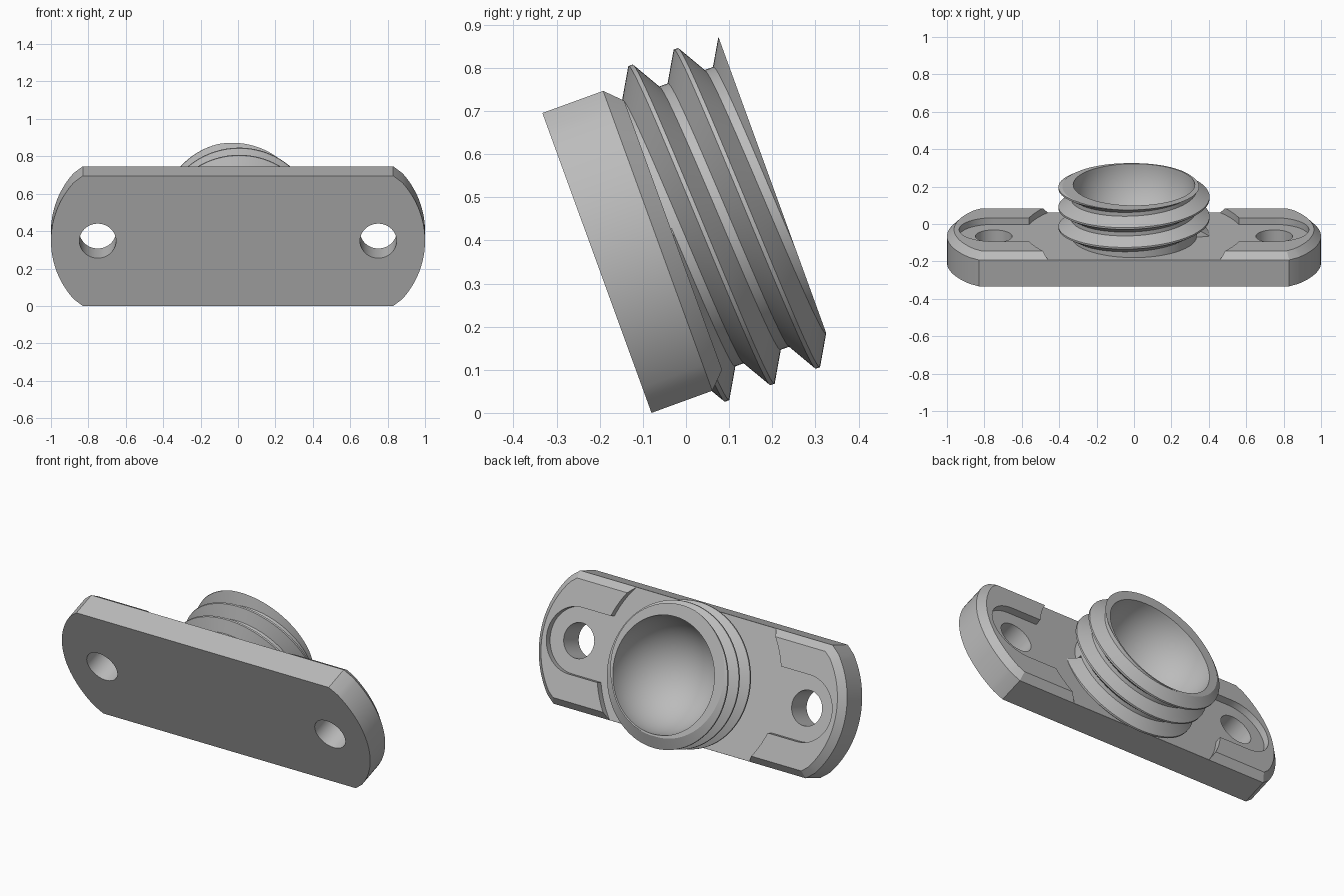
import bpy, bmesh
from math import sin, cos, pi, sqrt, radians
from mathutils import Matrix

if "Cube" in bpy.data.objects:
    bpy.data.objects.remove(bpy.data.objects["Cube"])

HEIGHT = 0.74            # plate height along its own slope
FLOOR, PAD = 0.15, 0.188  # thickness of the slab and of the raised end pads
HALF = HEIGHT / 2

grey = bpy.data.materials.new("plain_grey")
grey.use_nodes = True
grey.diffuse_color = (0.5, 0.5, 0.5, 1)
grey.node_tree.nodes["Principled BSDF"].inputs["Base Color"].default_value = (0.5, 0.5, 0.5, 1)


def make_object(name, bm):
    bmesh.ops.recalc_face_normals(bm, faces=bm.faces)
    mesh = bpy.data.meshes.new(name)
    bm.to_mesh(mesh)
    bm.free()
    mesh.materials.append(grey)
    obj = bpy.data.objects.new(name, mesh)
    bpy.context.collection.objects.link(obj)
    return obj


def prism(name, outline, low, high, chamfer=0):
    """Extrude a flat outline, with an optional chamfered layer on top."""
    bm = bmesh.new()
    bottom = bm.faces.new([bm.verts.new((x, y, low)) for x, y in outline])
    top = bmesh.ops.extrude_face_region(bm, geom=[bottom])
    cap = [g for g in top["geom"] if isinstance(g, bmesh.types.BMFace)]
    bmesh.ops.translate(bm, vec=(0, 0, high - low),
                        verts=[g for g in top["geom"] if isinstance(g, bmesh.types.BMVert)])
    bmesh.ops.recalc_face_normals(bm, faces=bm.faces)
    if chamfer:
        bmesh.ops.inset_region(bm, faces=cap, thickness=chamfer, depth=0,
                               use_even_offset=True)
        for v in {v for f in cap for v in f.verts}:
            v.co.z = high + chamfer
    return make_object(name, bm)


def arc(cx, radius, start, end, steps):
    angles = [radians(start + (end - start) * i / steps) for i in range(steps + 1)]
    return [(cx + radius * cos(a), radius * sin(a)) for a in angles]


def circle(cx, radius, steps=64):
    return arc(cx, radius, 0, 360, steps)[:-1]


# Plate outline: bowed ends with clipped corners
bow = 0.514
right_end = [(0.83, -HALF)] + arc(1 - bow, bow, -40, 40, 24) + [(0.83, HALF)]
outline = right_end + [(-x, -y) for x, y in right_end]
plate = prism("mounting_plate", outline, 0, FLOOR, PAD - FLOOR)

# Cutters: round clearing, slotted pockets, screw holes, space under the bowl
slot = arc(0.75, 0.185, -90, 90, 32)
slot += [(-x, -y) for x, y in slot]
cutters = [
    prism("clearing_cutter", circle(0, 0.59, 128), FLOOR + 0.0005, 0.4),
    prism("slot_cutter", slot, FLOOR + 0.0005, 0.42),
    prism("left_hole_cutter", circle(0.75, 0.098), -0.1, 0.3),
    prism("right_hole_cutter", circle(-0.75, 0.098), -0.1, 0.3),
    prism("bowl_cutter", circle(0, 0.3), 0.1, 0.38),
]
bpy.context.view_layer.objects.active = plate
for cutter in cutters:
    cutter.hide_render = True
    mod = plate.modifiers.new(cutter.name, 'BOOLEAN')
    mod.operation = 'DIFFERENCE'
    mod.solver = 'EXACT'
    mod.object = cutter
    bpy.ops.object.modifier_apply(modifier=mod.name)
for cutter in cutters:
    bpy.data.objects.remove(cutter)

# Threaded neck with a round bowl inside
ROOT, DEPTH, PITCH, FIRST = 0.335, 0.069, 0.112, 0.23
LOW, END, BOWL = 0.149, 0.444, 0.325
CREST = (-0.045, -0.005, 0.005, 0.045)
STEPS = 128


def neck_column(turn):
    """Radius and height pairs up the thread, over the rim, down the bowl."""
    centres = [FIRST + PITCH * (turn + k) for k in range(-2, 4)]
    active = [c for k, c in zip(range(-2, 4), centres)
              if k >= 0 or (k == -1 and turn >= 0.25)]

    def radius(h):
        lift = max((0.045 - abs(h - c)) / 0.04 for c in active)
        return ROOT + DEPTH * min(max(lift, 0), 1)

    heights = [min(max(c + d, LOW), END) for c in centres for d in CREST]
    column = [(0, 0.105), (radius(LOW), LOW)]
    column += [(radius(h), h) for h in heights]
    column.append((radius(END), END))
    for i in range(25):
        a = pi / 2 * i / 24
        column.append((BOWL * cos(a), END - BOWL * sin(a)))
    return column


bm = bmesh.new()
columns = []
for i in range(STEPS + 1):
    a = 2 * pi * i / STEPS
    columns.append([bm.verts.new((-r * sin(a), r * cos(a), h))
                    for r, h in neck_column(i / STEPS)])
for left, right in zip(columns, columns[1:]):
    for j in range(len(left) - 1):
        bm.faces.new((left[j], right[j], right[j + 1], left[j + 1]))
bmesh.ops.remove_doubles(bm, verts=bm.verts, dist=0.00002)
bmesh.ops.dissolve_degenerate(bm, edges=bm.edges, dist=0.00002)
neck = make_object("threaded_neck", bm)

# Lean the whole fitting back and stand it on the ground
s, c = sin(radians(20)), cos(radians(20))
lean = Matrix(((-1, 0, 0, 0), (0, -s, c, -0.08), (0, c, s, 0), (0, 0, 0, 1)))
place = lean @ Matrix.Translation((0, HALF, 0))
bpy.ops.object.select_all(action='DESELECT')
for obj in (plate, neck):
    obj.data.transform(place)
    obj.select_set(True)
bpy.context.view_layer.objects.active = plate
bpy.ops.object.shade_smooth_by_angle(angle=radians(25))
